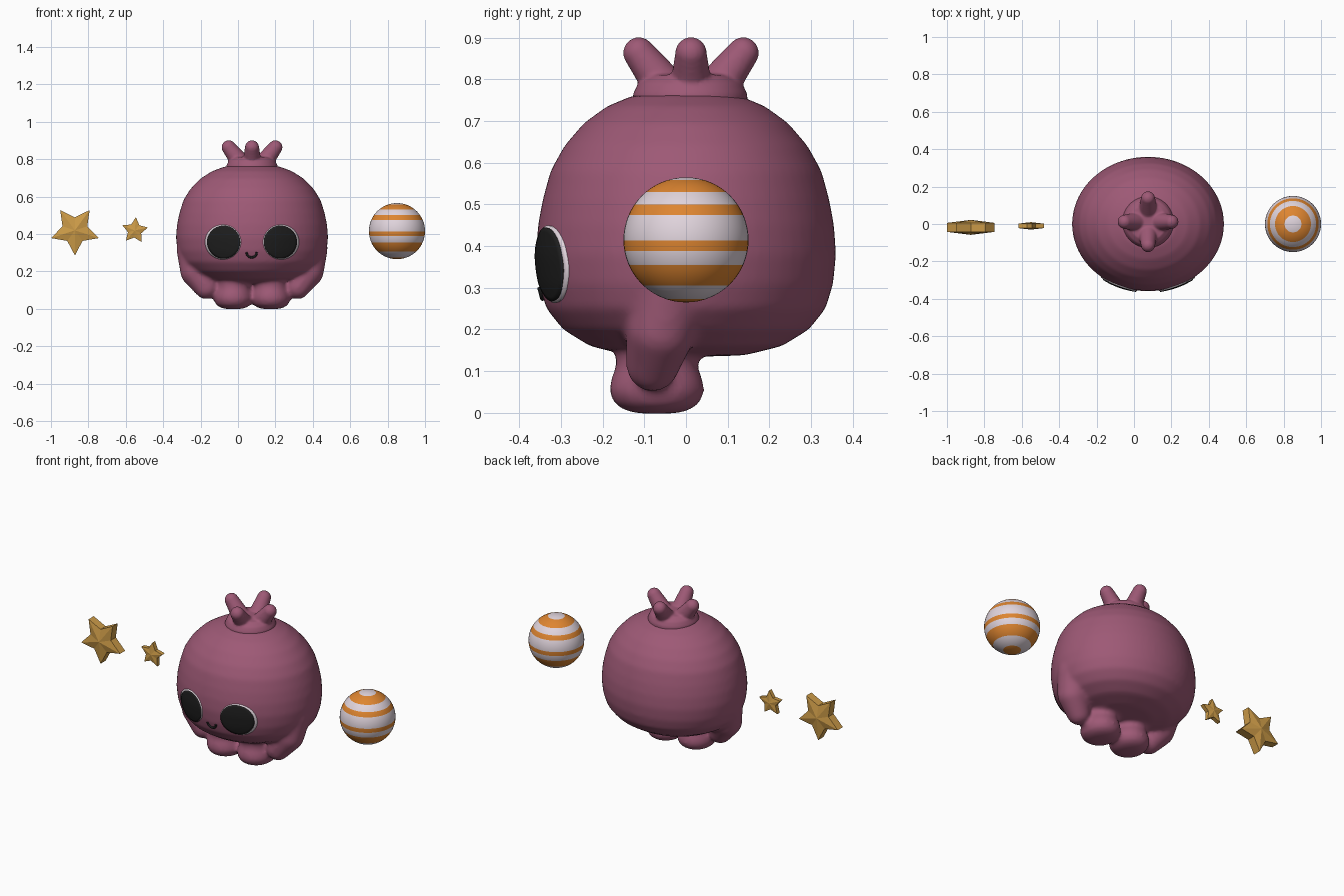
import bpy, bmesh, math
from mathutils import Vector, Matrix
from mathutils.bvhtree import BVHTree

cube = bpy.data.objects.get("Cube")
if cube:
    bpy.data.objects.remove(cube)

CX = 0.075  # character centre line


def material(name, r, g, b):
    m = bpy.data.materials.new(name)
    m.use_nodes = True
    m.diffuse_color = (r, g, b, 1)
    bsdf = m.node_tree.nodes["Principled BSDF"]
    bsdf.inputs["Base Color"].default_value = (r, g, b, 1)
    bsdf.inputs["Roughness"].default_value = 0.6
    return m


PLUM = material("plum", 0.34, 0.10, 0.18)
BLACK = material("eye black", 0.013, 0.013, 0.013)
PALE = material("pale white", 0.75, 0.66, 0.72)
ORANGE = material("orange", 0.73, 0.235, 0.03)
GOLD = material("gold", 0.61, 0.33, 0.065)


def finish(bm, name, mats, smooth=True):
    bmesh.ops.recalc_face_normals(bm, faces=bm.faces)
    mesh = bpy.data.meshes.new(name)
    bm.to_mesh(mesh)
    bm.free()
    for m in mats:
        mesh.materials.append(m)
    for p in mesh.polygons:
        p.use_smooth = smooth
    ob = bpy.data.objects.new(name, mesh)
    bpy.context.collection.objects.link(ob)
    return ob


def lathe(bm, profile, centre, sx=1.0, sy=1.0, n=64):
    """Closed solid of revolution from (radius, height) points."""
    rings = []
    for r, z in profile:
        rings.append([bm.verts.new((centre[0] + sx * r * math.cos(math.tau * i / n),
                                    centre[1] + sy * r * math.sin(math.tau * i / n), z))
                      for i in range(n)])
    for a, b in zip(rings, rings[1:]):
        for i in range(n):
            j = (i + 1) % n
            bm.faces.new((a[i], a[j], b[j], b[i]))
    bm.faces.new(rings[0][::-1])
    bm.faces.new(rings[-1])


def limb(bm, points, steps=6):
    """Chain of overlapping balls through (x, y, z, radius) points."""
    for a, b in zip(points, points[1:]):
        for s in range(steps + 1):
            x, y, z, r = Vector(a).lerp(Vector(b), s / steps)
            bmesh.ops.create_uvsphere(bm, u_segments=24, v_segments=16, radius=r,
                                      matrix=Matrix.Translation((x, y, z)))


def fuse(ob, voxel, rounds):
    """Melt overlapping solids into one smooth skin."""
    rm = ob.modifiers.new("fuse", 'REMESH')
    rm.mode = 'VOXEL'
    rm.voxel_size = voxel
    sm = ob.modifiers.new("soften", 'SMOOTH')
    sm.factor = 0.5
    sm.iterations = rounds
    mesh = bpy.data.meshes.new_from_object(
        ob.evaluated_get(bpy.context.evaluated_depsgraph_get()))
    ob.modifiers.clear()
    ob.data = mesh
    mesh.materials.clear()
    mesh.materials.append(PLUM)
    for p in mesh.polygons:
        p.material_index = 0
        p.use_smooth = True


# Body with arms and feet
bm = bmesh.new()
lathe(bm, [(0.04, 0.135), (0.14, 0.138), (0.23, 0.16), (0.295, 0.2), (0.335, 0.25),
           (0.353, 0.31), (0.36, 0.38), (0.355, 0.45), (0.344, 0.51), (0.325, 0.58),
           (0.292, 0.64), (0.245, 0.695), (0.19, 0.735), (0.13, 0.76), (0.04, 0.768)],
      (CX, 0), sx=1.13)
for s in (-1, 1):
    limb(bm, [(CX + s * 0.305, -0.03, 0.32, 0.1), (CX + s * 0.3, -0.06, 0.2, 0.084),
              (CX + s * 0.245, -0.08, 0.115, 0.064)])
    lathe(bm, [(0.03, -0.002), (0.07, 0.003), (0.1, 0.02), (0.115, 0.05), (0.11, 0.08),
               (0.098, 0.11), (0.098, 0.17), (0.05, 0.2)], (CX + s * 0.1, -0.07), sx=0.92)
body = finish(bm, "body", [PLUM])
fuse(body, 0.011, 9)

# Crown with four rounded lobes
bm = bmesh.new()
lathe(bm, [(0.1, 0.735), (0.138, 0.74), (0.137, 0.765), (0.125, 0.79), (0.1, 0.81),
           (0.05, 0.815)], (CX, 0.01))
for dx, dy in ((1, 0), (-1, 0), (0, 1), (0, -1)):
    limb(bm, [(CX + dx * 0.065, 0.012 + dy * 0.065, 0.785, 0.05),
              (CX + dx * 0.125, 0.012 + dy * 0.125, 0.863, 0.038)])
fuse(finish(bm, "crown", [PLUM]), 0.006, 5)

# Face parts are laid on the front of the body
skin = BVHTree.FromPolygons([v.co for v in body.data.vertices],
                            [p.vertices[:] for p in body.data.polygons])


def on_face(x, z, lift):
    hit, normal, _, _ = skin.ray_cast(Vector((x, -2, z)), Vector((0, 1, 0)))
    return hit + normal * lift


def eye_plate(name, x, z, rx, rz, lift, mat, n=40, rings=8):
    bm = bmesh.new()
    centre = bm.verts.new(on_face(x, z, lift))
    loops = []
    for k in range(1, rings + 2):
        f = min(k, rings) / rings
        h = lift if k <= rings else -0.004  # last ring tucks under the skin
        loops.append([bm.verts.new(on_face(x + rx * f * math.cos(math.tau * i / n),
                                           z + rz * f * math.sin(math.tau * i / n), h))
                      for i in range(n)])
    for i in range(n):
        j = (i + 1) % n
        bm.faces.new((centre, loops[0][i], loops[0][j]))
        for a, b in zip(loops, loops[1:]):
            bm.faces.new((a[i], b[i], b[j], a[j]))
    ob = finish(bm, name, [mat])
    # Make sure the plate faces forward
    if sum(p.normal.y for p in ob.data.polygons) > 0:
        ob.data.flip_normals()


for s, side in ((-1, "right"), (1, "left")):
    eye_plate(side + "_eye_white", CX + s * 0.154, 0.357, 0.095, 0.092, 0.005, PALE)
    eye_plate(side + "_eye_black", CX + s * 0.149, 0.357, 0.087, 0.087, 0.009, BLACK)

# Smile
curve = bpy.data.curves.new("smile", 'CURVE')
curve.dimensions = '3D'
curve.bevel_depth = 0.006
curve.bevel_resolution = 3
curve.use_fill_caps = True
line = curve.splines.new('POLY')
line.points.add(16)
for i, p in enumerate(line.points):
    a = math.pi * (1 + i / 16)
    p.co = (*on_face(CX - 0.002 + 0.027 * math.cos(a), 0.302 + 0.027 * math.sin(a), 0.002), 1)
curve.materials.append(BLACK)
bpy.context.collection.objects.link(bpy.data.objects.new("smile", curve))

# Striped ball, cut at each stripe edge
bm = bmesh.new()
BALL = Vector((0.85, 0, 0.415))
bmesh.ops.create_uvsphere(bm, u_segments=48, v_segments=32, radius=0.15,
                          matrix=Matrix.Translation(BALL))
edges = [0.273, 0.305, 0.355, 0.388, 0.413, 0.475, 0.5, 0.53, 0.558]
for z in edges:
    bmesh.ops.bisect_plane(bm, geom=bm.verts[:] + bm.edges[:] + bm.faces[:],
                           plane_co=(0, 0, z), plane_no=(0, 0, 1))
for f in bm.faces:
    f.material_index = sum(f.calc_center_median().z > z for z in edges) % 2
finish(bm, "striped_ball", [ORANGE, PALE])


# Faceted stars
def star(name, centre, radius, rim, peak, turn):
    bm = bmesh.new()
    tips = []
    for y in (-1, 1):
        ring = []
        for i in range(10):
            r = radius * (1 if i % 2 == 0 else 0.52)
            a = turn + math.pi * i / 5
            ring.append(bm.verts.new((centre[0] + r * math.sin(a), centre[1] + y * rim,
                                      centre[2] + r * math.cos(a))))
        top = bm.verts.new((centre[0], centre[1] + y * peak, centre[2]))
        for i in range(10):
            bm.faces.new((top, ring[i], ring[(i + 1) % 10]))
        tips.append(ring)
    a, b = tips
    for i in range(10):
        j = (i + 1) % 10
        bm.faces.new((a[i], a[j], b[j], b[i]))
    finish(bm, name, [GOLD], smooth=False)


star("large_star", (-0.872, -0.018, 0.419), 0.134, 0.024, 0.04, math.pi)
star("small_star", (-0.552, -0.01, 0.418), 0.072, 0.012, 0.02, math.radians(5))
